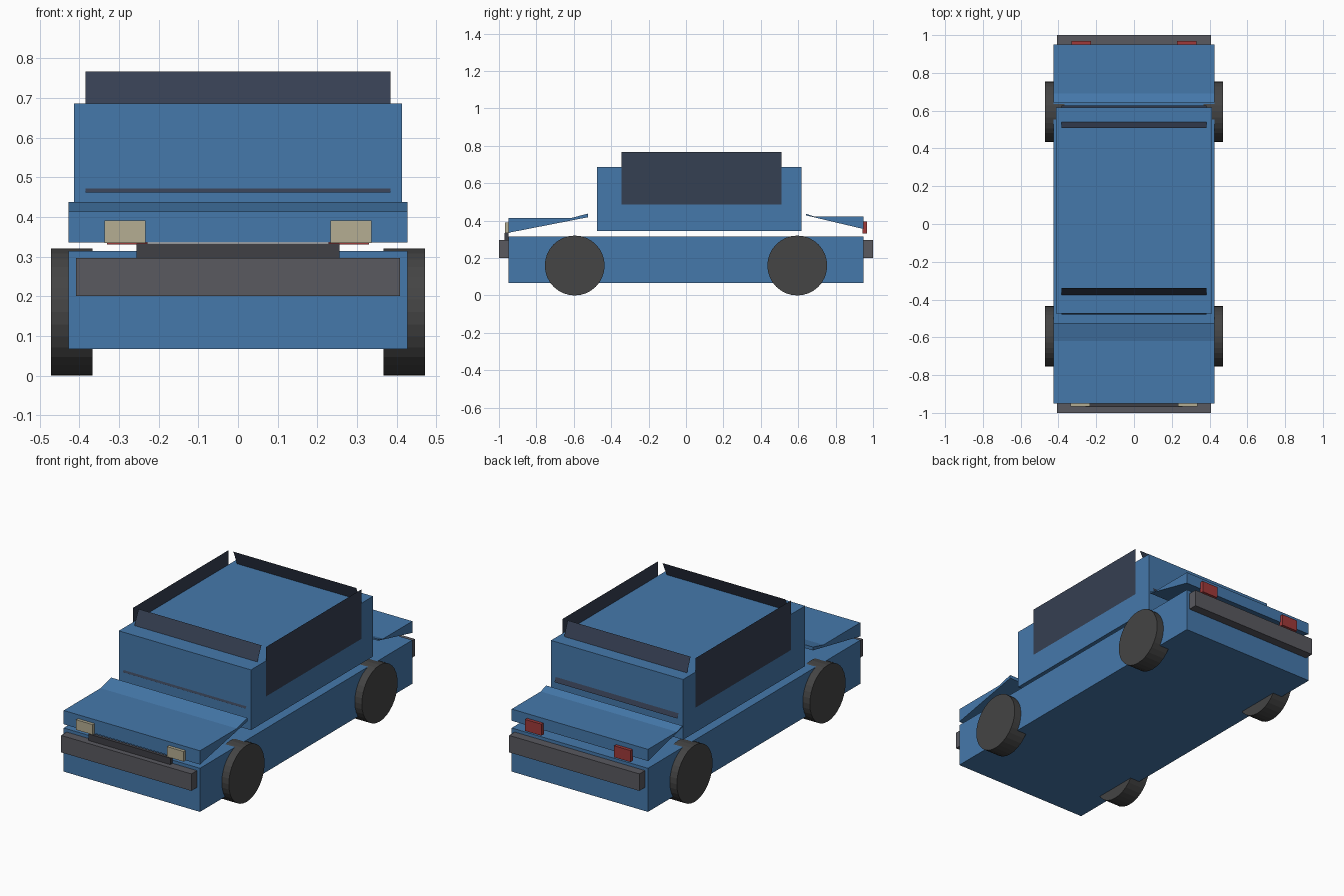
import bpy, bmesh
from math import pi
from mathutils import Matrix

if "Cube" in bpy.data.objects:
    bpy.data.objects.remove(bpy.data.objects["Cube"])


def material(name, r, g, b):
    m = bpy.data.materials.new(name)
    m.diffuse_color = (r, g, b, 1)
    m.use_nodes = True
    m.node_tree.nodes["Principled BSDF"].inputs["Base Color"].default_value = m.diffuse_color
    return m


BLUE = material("blue_paint", 0.06, 0.19, 0.41)
GLASS = material("dark_glass", 0.036, 0.05, 0.085)
TRIM = material("bumper_grey", 0.10, 0.10, 0.115)
GRILLE = material("grille_grey", 0.05, 0.05, 0.06)
RUBBER = material("rubber", 0.058, 0.058, 0.058)
CREAM = material("headlight_cream", 0.46, 0.42, 0.29)
RED = material("tail_red", 0.35, 0.042, 0.042)


def finish(name, bm, mat):
    mesh = bpy.data.meshes.new(name)
    bm.to_mesh(mesh)
    bm.free()
    mesh.materials.append(mat)
    obj = bpy.data.objects.new(name, mesh)
    bpy.context.collection.objects.link(obj)
    return obj


def box(name, x, y, z, mat):
    """Box from (min, max) ranges."""
    bm = bmesh.new()
    size = [r[1] - r[0] for r in (x, y, z)]
    mid = [(r[1] + r[0]) / 2 for r in (x, y, z)]
    bmesh.ops.create_cube(bm, size=1, matrix=Matrix.Translation(mid) @ Matrix.Diagonal((*size, 1)))
    return finish(name, bm, mat)


def extrude_profile(name, half_width, profile, mat):
    """Closed (y, z) profile extruded across the car."""
    bm = bmesh.new()
    face = bm.faces.new([bm.verts.new((-half_width, y, z)) for y, z in profile])
    out = bmesh.ops.extrude_face_region(bm, geom=[face], use_keep_orig=True)
    verts = [v for v in out["geom"] if isinstance(v, bmesh.types.BMVert)]
    bmesh.ops.translate(bm, verts=verts, vec=(2 * half_width, 0, 0))
    bmesh.ops.recalc_face_normals(bm, faces=bm.faces)
    return finish(name, bm, mat)


def pane(name, corners):
    """Single flat sheet of glass."""
    bm = bmesh.new()
    bm.faces.new([bm.verts.new(c) for c in corners])
    return finish(name, bm, GLASS)


# Painted body
box("lower_body", (-0.427, 0.427), (-0.95, 0.95), (0.067, 0.314), BLUE)
box("cabin", (-0.414, 0.414), (-0.475, 0.617), (0.345, 0.686), BLUE)
extrude_profile("hood", 0.427, [(-0.95, 0.335), (-0.95, 0.413), (-0.62, 0.413),
                                (-0.525, 0.437), (-0.525, 0.418)], BLUE)
extrude_profile("trunk_lid", 0.427, [(0.95, 0.355), (0.95, 0.421), (0.69, 0.421),
                                     (0.642, 0.437), (0.642, 0.428)], BLUE)

# Sloping front and rear glass that pokes above the roof
w = 0.385
pane("windshield", [(-w, -0.48, 0.461), (w, -0.48, 0.461), (w, -0.34, 0.766), (-w, -0.34, 0.766)])
pane("rear_window", [(w, 0.627, 0.461), (-w, 0.627, 0.461), (-w, 0.509, 0.766), (w, 0.509, 0.766)])

# Bumpers and grille
box("front_bumper", (-0.408, 0.408), (-1.0, -0.95), (0.2, 0.296), TRIM)
box("rear_bumper", (-0.408, 0.408), (0.95, 1.0), (0.2, 0.296), TRIM)
box("grille", (-0.256, 0.256), (-0.97, -0.95), (0.285, 0.333), GRILLE)

for side, s in (("left", -1), ("right", 1)):
    # Side glass
    x = s * 0.416
    pane(side + "_window", [(x, -s * 0.4275 + 0.0825, 0.486), (x, s * 0.4275 + 0.0825, 0.486),
                            (x, s * 0.4275 + 0.0825, 0.766), (x, -s * 0.4275 + 0.0825, 0.766)])
    # Lamps
    box(side + "_headlight", sorted((s * 0.233, s * 0.337)), (-0.967, -0.945), (0.334, 0.391), CREAM)
    box(side + "_tail_light", sorted((s * 0.228, s * 0.33)), (0.945, 0.968), (0.33, 0.395), RED)
    # Wheels
    for end, y in (("front", -0.595), ("rear", 0.595)):
        bm = bmesh.new()
        bmesh.ops.create_cone(bm, cap_ends=True, segments=32, radius1=0.16, radius2=0.16, depth=0.104,
                              matrix=Matrix.Translation((s * 0.419, y, 0.16)) @ Matrix.Rotation(pi / 2, 4, 'Y'))
        finish(f"{end}_{side}_wheel", bm, RUBBER)
